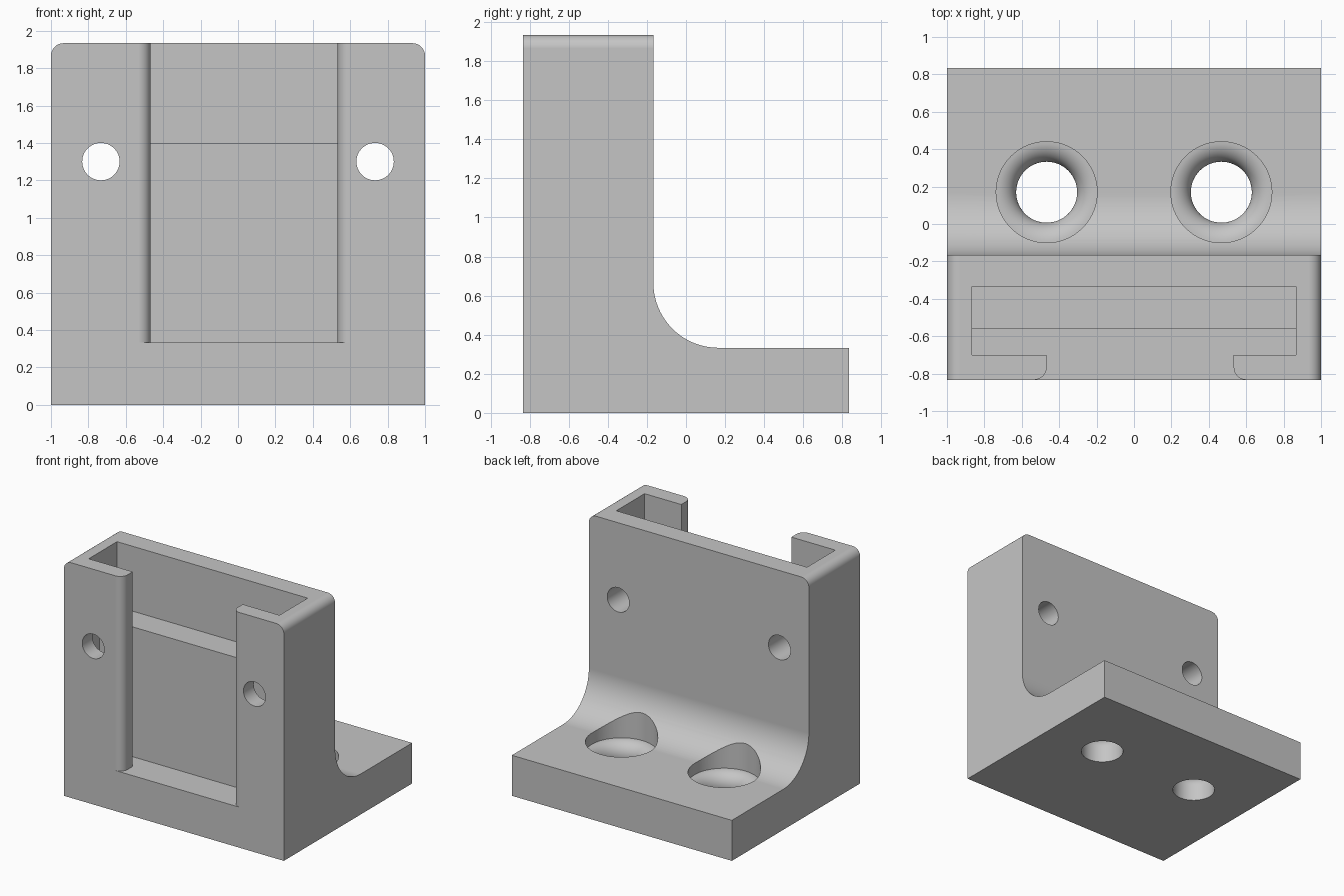
import bpy, bmesh
from math import sin, cos, pi
from mathutils import Matrix, Vector

old = bpy.data.objects.get("Cube")
if old:
    bpy.data.objects.remove(old, do_unlink=True)

grey = bpy.data.materials.new("light grey")
grey.use_nodes = True
COLOR = (0.56, 0.56, 0.56, 1)
grey.diffuse_color = COLOR
grey.node_tree.nodes["Principled BSDF"].inputs["Base Color"].default_value = COLOR

W, D, H = 1.0, 0.833, 1.933      # half width, half depth, height
BASE, BACK = 0.333, -0.167       # base thickness, rear face of the upright


def arc(cx, cy, r, start, end, n=12):
    """Points on a circular arc, angles in quarter turns."""
    angles = [(start + (end - start) * i / n) * pi / 2 for i in range(n + 1)]
    return [(cx + r * cos(a), cy + r * sin(a)) for a in angles]


def make_object(name, bm):
    bmesh.ops.recalc_face_normals(bm, faces=bm.faces)
    mesh = bpy.data.meshes.new(name)
    bm.to_mesh(mesh)
    bm.free()
    mesh.materials.append(grey)
    obj = bpy.data.objects.new(name, mesh)
    bpy.context.collection.objects.link(obj)
    return obj


def prism(name, profile, axis, low, high):
    """Extrude a 2D profile along x, y or z."""
    place = {"x": lambda a, b: (low, a, b),
             "y": lambda a, b: (a, low, b),
             "z": lambda a, b: (a, b, low)}[axis]
    bm = bmesh.new()
    face = bm.faces.new([bm.verts.new(place(a, b)) for a, b in profile])
    new = bmesh.ops.extrude_face_region(bm, geom=[face])["geom"]
    shift = Vector([high - low if axis == k else 0 for k in "xyz"])
    bmesh.ops.translate(bm, vec=shift,
                        verts=[v for v in new if isinstance(v, bmesh.types.BMVert)])
    return make_object(name, bm)


def lathe(name, profile, x, y, steps=64):
    """Spin a closed (radius, z) profile that starts and ends on the axis."""
    bm = bmesh.new()
    verts = [bm.verts.new((r, 0, z)) for r, z in profile]
    edges = [bm.edges.new(pair) for pair in zip(verts, verts[1:])]
    bmesh.ops.spin(bm, geom=verts + edges, axis=(0, 0, 1), cent=(0, 0, 0),
                   angle=2 * pi, steps=steps)
    bmesh.ops.remove_doubles(bm, verts=bm.verts, dist=1e-4)
    bmesh.ops.transform(bm, matrix=Matrix.Translation((x, y, 0)), verts=bm.verts)
    return make_object(name, bm)


# L-shaped body with an inner fillet
side = [(-D, 0), (D, 0), (D, BASE)]
side += arc(BACK + 0.333, BASE + 0.333, 0.333, 3, 2, 20)
side += [(BACK, H), (-D, H)]
bracket = prism("mounting_bracket", side, "x", -W, W)


def combine(tool, operation="DIFFERENCE"):
    mod = bracket.modifiers.new("cut", "BOOLEAN")
    mod.operation, mod.object, mod.solver = operation, tool, "EXACT"
    bpy.context.view_layer.objects.active = bracket
    bpy.ops.object.modifier_apply(modifier=mod.name)
    bpy.data.objects.remove(tool, do_unlink=True)


# Rounded top corners
R = 0.067
outline = [(-W, -0.1), (W, -0.1)]
outline += arc(W - R, H - R, R, 0, 1) + arc(-W + R, H - R, R, 1, 2)
combine(prism("corner_tool", outline, "y", -1, 1), "INTERSECT")

# T-shaped slot with rounded lips, open at the top
POCKET, LIP, STEP = 0.867, -0.70, -0.56
LEFT, RIGHT = -0.467, 0.533
slot = [(-POCKET, STEP), (-POCKET, LIP), (LEFT, LIP)]
slot += arc(LEFT - R, -D + R, R, 0, -1) + [(LEFT - R, -1), (RIGHT + R, -1)]
slot += arc(RIGHT + R, -D + R, R, 3, 2)
slot += [(RIGHT, LIP), (POCKET, LIP), (POCKET, STEP)]
combine(prism("slot_tool", slot, "z", BASE, 2.2))

# Deeper upper pocket above the ledge
deep = [(-POCKET, -0.333), (-POCKET, -0.62), (POCKET, -0.62), (POCKET, -0.333)]
combine(prism("pocket_tool", deep, "z", 1.4, 2.2))

# Cross holes through the upright and rounded countersunk holes in the base
screw = [(0, -0.1), (0.163, -0.1)]
screw += arc(0.27, 0.133, 0.107, 2, 1) + [(0.27, 1), (0, 1)]
for s in (-1, 1):
    combine(prism("cross_hole_tool", arc(s * 0.733, 1.3, 0.1, 0, 4, 48)[:-1], "y", -1, 0.3))
    combine(lathe("screw_hole_tool", screw, s * 0.467, 0.17))

# Smooth curved walls, crisp edges
bpy.ops.object.select_all(action="DESELECT")
bracket.select_set(True)
bpy.context.view_layer.objects.active = bracket
bpy.ops.object.shade_smooth_by_angle(angle=pi / 6)
weighted = bracket.modifiers.new("weighted_normals", "WEIGHTED_NORMAL")
weighted.keep_sharp = True
